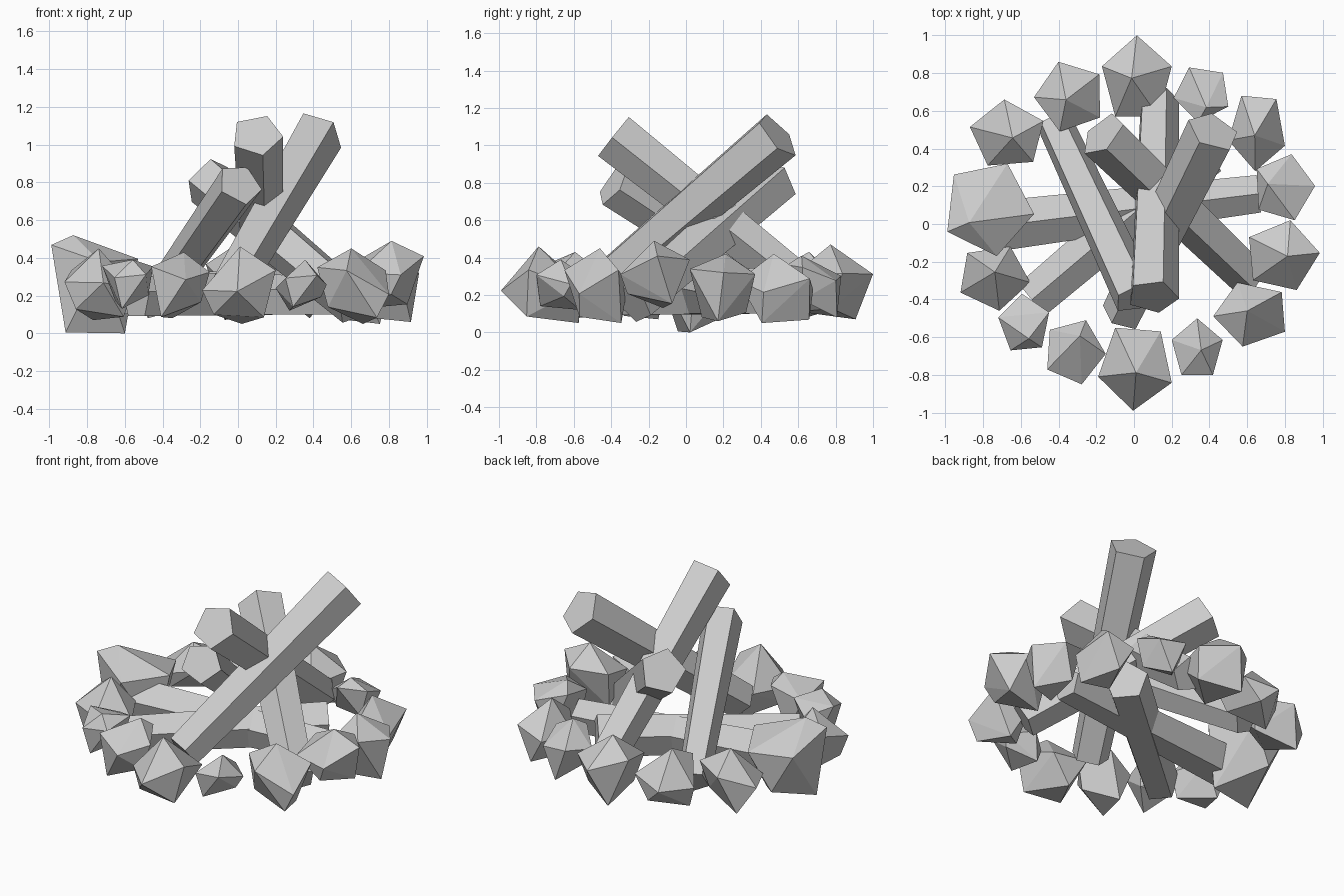
import bpy, bmesh, math, random
from mathutils import Vector

if "Cube" in bpy.data.objects:
    bpy.data.objects.remove(bpy.data.objects["Cube"])

random.seed(11)


def finish(bm, name):
    bmesh.ops.recalc_face_normals(bm, faces=bm.faces)
    me = bpy.data.meshes.new(name)
    bm.to_mesh(me)
    bm.free()
    ob = bpy.data.objects.new(name, me)
    bpy.context.collection.objects.link(ob)


def log(name, low, high, r_low, r_high, phase):
    """Tapered five-sided log; phase turns the section seen from the high end."""
    low, high = Vector(low), Vector(high)
    axis = (high - low).normalized()
    u = Vector((0, 0, 1)).cross(axis).normalized()
    v = axis.cross(u)
    bm = bmesh.new()
    rings = []
    for c, r in ((low, r_low), (high, r_high)):
        ring = []
        for i in range(5):
            a = math.radians(phase + 72 * i)
            ring.append(bm.verts.new(c + r * (math.cos(a) * u + math.sin(a) * v)))
        rings.append(ring)
        bm.faces.new(ring)
    for i in range(5):
        j = (i + 1) % 5
        bm.faces.new((rings[0][i], rings[0][j], rings[1][j], rings[1][i]))
    finish(bm, name)


def rock(name, blocky, phase, *bounds):
    """Coarse stone: off-centre peak, five-sided waist, three-sided foot, fitted to bounds.
    A blocky stone has a high waist and so a flatter top."""
    def polar(deg, r, z):
        a = math.radians(deg)
        return Vector((r * math.cos(a), r * math.sin(a), z))

    waist = 0.72 if blocky else 0.58
    pts = [polar(random.uniform(0, 360), 0.5 if blocky else 0.15, 1)]
    pts += [polar(phase + 72 * i, 1, waist + random.uniform(-0.15, 0.2)) for i in range(5)]
    pts += [polar(phase + 36 + 120 * i, 0.75, random.uniform(0, 0.3)) for i in range(3)]
    for k in range(3):
        lo, hi = bounds[2 * k:2 * k + 2]
        a, b = min(p[k] for p in pts), max(p[k] for p in pts)
        for p in pts:
            p[k] = lo + (p[k] - a) / (b - a) * (hi - lo)
    bm = bmesh.new()
    for p in pts:
        bm.verts.new(p)
    bmesh.ops.convex_hull(bm, input=bm.verts)
    finish(bm, name)


# Four leaning logs
log("leaning_log_front", (0.13, 0.66, 0.22), (0.10, -0.385, 1.05), 0.11, 0.14, -4)
log("leaning_log_back", (-0.06, -0.48, 0.23), (0.42, 0.49, 1.055), 0.115, 0.145, 2)
log("leaning_log_left", (-0.42, 0.53, 0.18), (0.01, -0.39, 0.79), 0.10, 0.125, -15)
log("leaning_log_right", (0.62, -0.28, 0.15), (-0.165, 0.475, 0.81), 0.115, 0.14, 0)

# Two logs lying flat on the bottom
log("ground_log_long", (0.66, 0.16, 0.185), (-0.72, -0.01, 0.215), 0.105, 0.14, 18)
log("ground_log_short", (-0.54, -0.40, 0.185), (0.38, 0.38, 0.21), 0.115, 0.135, 18)

# Ring of stones: blocky or not, waist turn, then x, y and z bounds
stones = [
    (0, 90, -0.17, 0.20, 0.57, 1.00, 0.07, 0.47),
    (1, 45, 0.21, 0.50, 0.54, 0.83, 0.08, 0.41),
    (0, 50, 0.50, 0.80, 0.28, 0.68, 0.05, 0.42),
    (1, 75, 0.65, 0.96, 0.02, 0.37, 0.06, 0.42),
    (0, 5, 0.61, 0.985, -0.35, 0.02, 0.13, 0.49),
    (0, 40, 0.42, 0.80, -0.65, -0.31, 0.05, 0.45),
    (0, 90, 0.20, 0.47, -0.80, -0.50, 0.12, 0.39),
    (0, 50, -0.19, 0.20, -0.99, -0.55, 0.05, 0.46),
    (1, 68, -0.46, -0.15, -0.85, -0.51, 0.08, 0.43),
    (1, 95, -0.72, -0.45, -0.67, -0.37, 0.13, 0.39),
    (0, 63, -0.92, -0.55, -0.46, -0.12, 0.07, 0.45),
    (1, 65, -0.99, -0.53, -0.17, 0.32, 0.00, 0.52),
    (0, 95, -0.87, -0.48, 0.31, 0.66, 0.08, 0.43),
    (0, 37, -0.53, -0.18, 0.49, 0.86, 0.08, 0.43),
]
for i, s in enumerate(stones):
    rock(f"stone_{i + 1}", *s)
